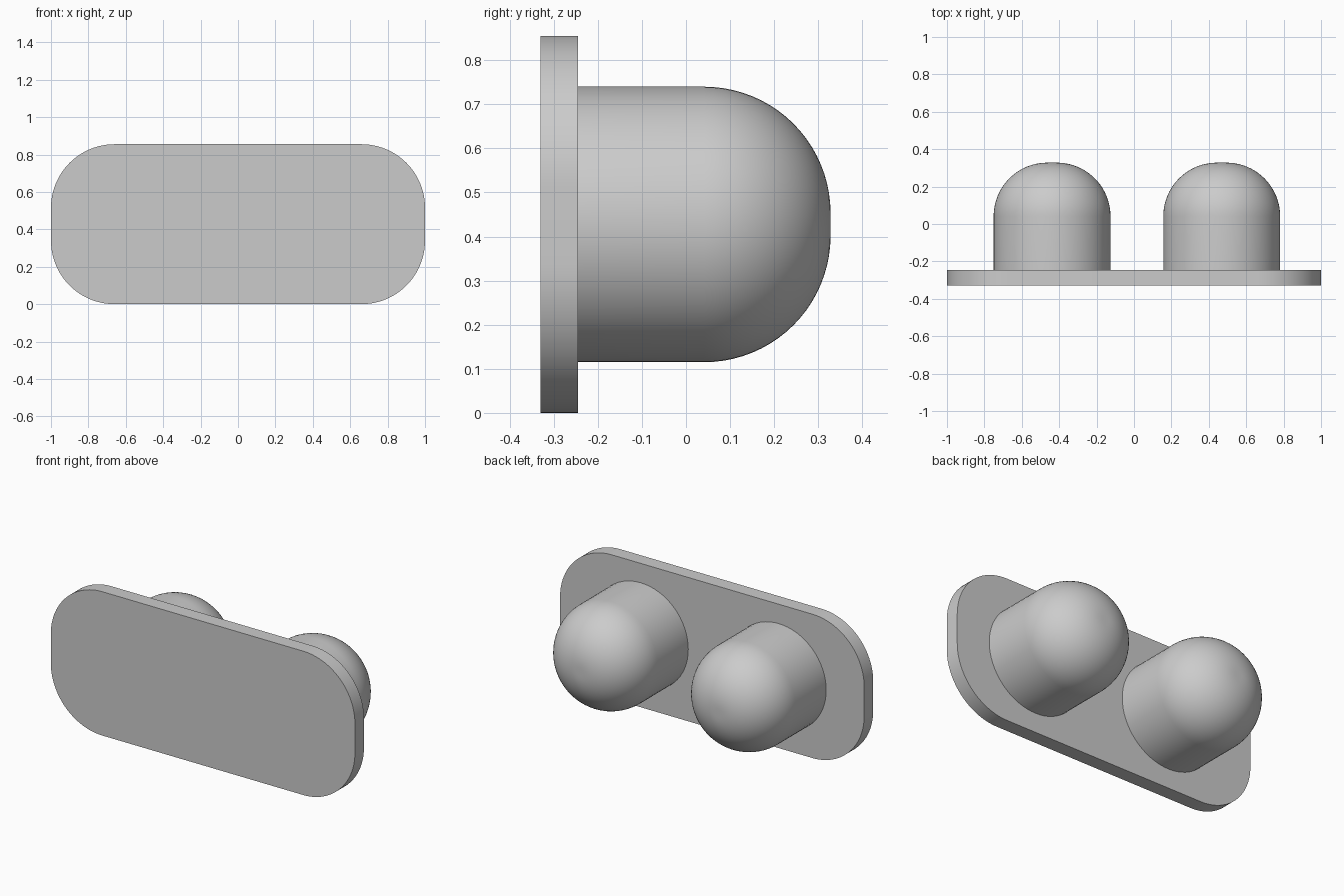
import bpy
import bmesh
from math import sin, cos, pi, radians
from mathutils import Matrix, Vector

cube = bpy.data.objects.get("Cube")
if cube:
    bpy.data.objects.remove(cube, do_unlink=True)

grey = bpy.data.materials.new("light grey")
grey.use_nodes = True
grey.diffuse_color = (0.6, 0.6, 0.6, 1)
grey.node_tree.nodes["Principled BSDF"].inputs["Base Color"].default_value = (0.6, 0.6, 0.6, 1)

HEIGHT = 0.855
MID_Z = HEIGHT / 2
FRONT_Y, BACK_Y, TIP_Y = -0.33, -0.245, 0.328


def finish(bm, name):
    bmesh.ops.recalc_face_normals(bm, faces=bm.faces)
    mesh = bpy.data.meshes.new(name)
    bm.to_mesh(mesh)
    bm.free()
    mesh.materials.append(grey)
    obj = bpy.data.objects.new(name, mesh)
    bpy.context.collection.objects.link(obj)
    bpy.ops.object.select_all(action='DESELECT')
    obj.select_set(True)
    bpy.context.view_layer.objects.active = obj
    bpy.ops.object.shade_smooth_by_angle(angle=radians(30))


# Back plate: rounded rectangle outline pushed along y
def back_plate(radius=0.34, steps=24):
    bm = bmesh.new()
    cx, cz = 1 - radius, MID_Z - radius
    outline = []
    for corner, (sx, sz) in enumerate([(1, 1), (-1, 1), (-1, -1), (1, -1)]):
        for i in range(steps + 1):
            a = (corner + i / steps) * pi / 2
            outline.append(bm.verts.new((sx * cx + radius * cos(a), FRONT_Y,
                                         MID_Z + sz * cz + radius * sin(a))))
    face = bm.faces.new(outline)
    new = bmesh.ops.extrude_face_region(bm, geom=[face], use_keep_orig=True)["geom"]
    bmesh.ops.translate(bm, vec=(0, BACK_Y - FRONT_Y, 0),
                        verts=[v for v in new if isinstance(v, bmesh.types.BMVert)])
    finish(bm, "plate")


# Peg: straight side with a rounded end and a tiny flat tip, spun about y
def peg(name, x, radius=0.3125, fillet=0.287, steps=20):
    bm = bmesh.new()
    points = [(0, BACK_Y), (radius, BACK_Y)]
    for i in range(steps + 1):
        a = i / steps * pi / 2
        points.append((radius - fillet + fillet * cos(a), TIP_Y - fillet + fillet * sin(a)))
    points.append((0, TIP_Y))
    verts = [bm.verts.new((r, y, 0)) for r, y in points]
    edges = [bm.edges.new(pair) for pair in zip(verts, verts[1:])]
    bmesh.ops.spin(bm, geom=verts + edges, cent=(0, 0, 0), axis=(0, 1, 0),
                   angle=2 * pi, steps=64, use_merge=True)
    bmesh.ops.remove_doubles(bm, verts=bm.verts, dist=0.0001)
    bmesh.ops.transform(bm, matrix=Matrix.Translation(Vector((x, 0, MID_Z))), verts=bm.verts)
    finish(bm, name)


back_plate()
peg("right_peg", -0.438)
peg("left_peg", 0.469)
